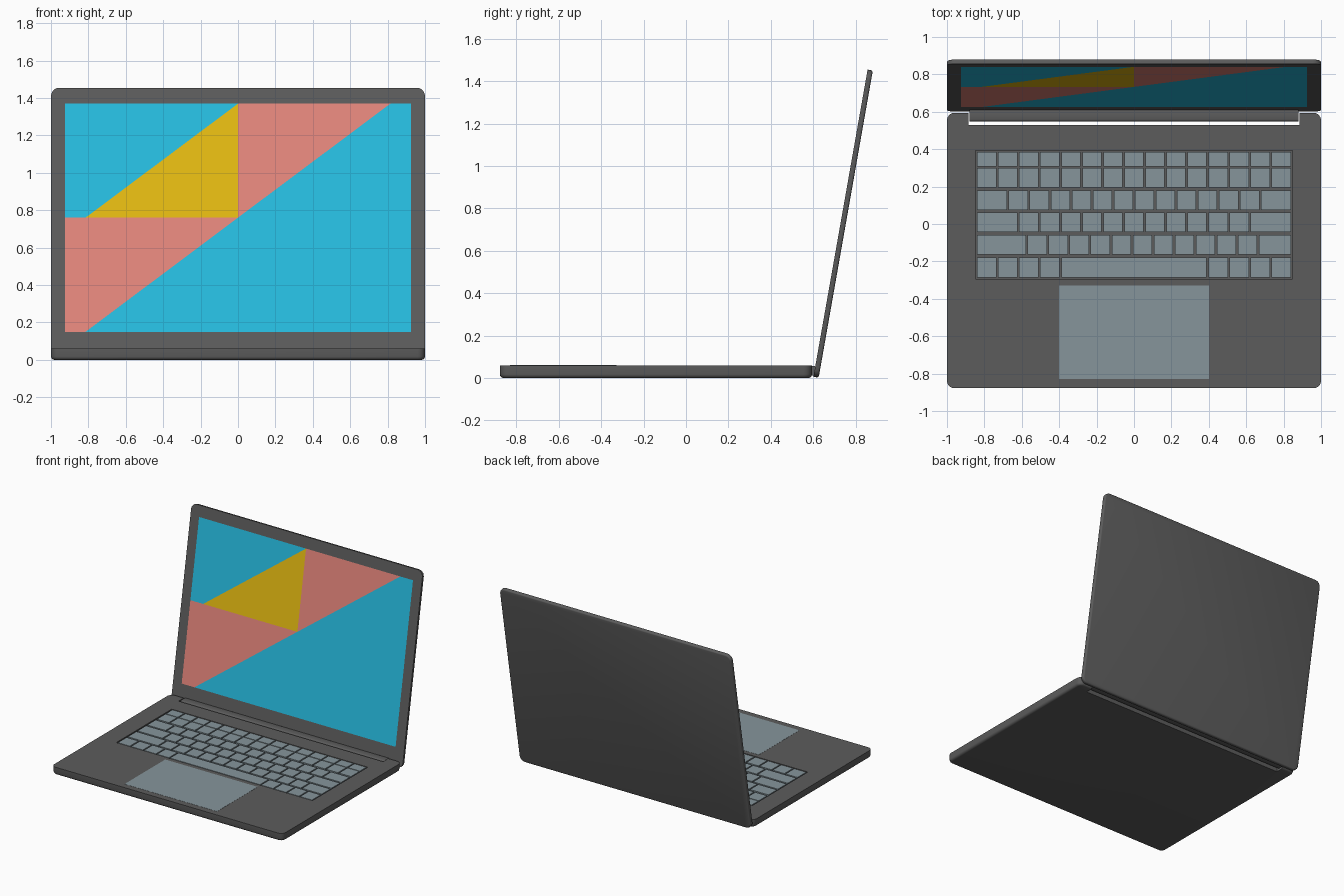
import bpy, bmesh, math
from mathutils import Matrix

if "Cube" in bpy.data.objects:
    bpy.data.objects.remove(bpy.data.objects["Cube"])


def material(name, rgb):
    m = bpy.data.materials.new(name)
    m.diffuse_color = (*rgb, 1)
    m.use_nodes = True
    m.node_tree.nodes["Principled BSDF"].inputs["Base Color"].default_value = m.diffuse_color
    return m


BODY = material("dark_grey", (0.107, 0.107, 0.107))
KEY = material("blue_grey", (0.24, 0.30, 0.33))
CYAN = material("cyan", (0.02, 0.51, 0.75))
PINK = material("pink", (0.78, 0.24, 0.20))
YELLOW = material("yellow", (0.79, 0.50, 0.006))


def finish(name, bm, *mats, smooth=False):
    bmesh.ops.recalc_face_normals(bm, faces=bm.faces)
    mesh = bpy.data.meshes.new(name)
    bm.to_mesh(mesh)
    bm.free()
    ob = bpy.data.objects.new(name, mesh)
    bpy.context.collection.objects.link(ob)
    for m in mats:
        mesh.materials.append(m)
    if smooth:
        shade(ob)
    return ob


def shade(ob):
    bpy.ops.object.select_all(action='DESELECT')
    ob.select_set(True)
    bpy.context.view_layer.objects.active = ob
    bpy.ops.object.shade_smooth_by_angle(angle=math.radians(35))


def add_box(bm, x0, x1, y0, y1, z0, z1):
    size = Matrix.Diagonal((x1 - x0, y1 - y0, z1 - z0, 1))
    mid = Matrix.Translation(((x0 + x1) / 2, (y0 + y1) / 2, (z0 + z1) / 2))
    return bmesh.ops.create_cube(bm, size=1, matrix=mid @ size)['verts']


def slab(name, y0, y1, z0, z1, radius, bevel):
    """Two-unit-wide plate with rounded corners and a rounded lower rim."""
    bm = bmesh.new()
    pts = []
    centres = ((1, y1, 0), (-1, y1, 90), (-1, y0, 180), (1, y0, 270))
    for sx, y, start in centres:
        cx = sx * (1 - radius)
        cy = y - radius if y == y1 else y + radius
        for i in range(6):
            a = math.radians(start + 18 * i)
            pts.append((cx + radius * math.cos(a), cy + radius * math.sin(a), z1))
    face = bm.faces.new([bm.verts.new(p) for p in pts])
    low = bmesh.ops.extrude_face_region(bm, geom=[face], use_keep_orig=True)['geom']
    bmesh.ops.translate(bm, vec=(0, 0, z0 - z1),
                        verts=[g for g in low if isinstance(g, bmesh.types.BMVert)])
    rim = [e for e in bm.edges if all(abs(v.co.z - z0) < 1e-5 for v in e.verts)]
    bmesh.ops.bevel(bm, geom=rim, offset=bevel, segments=3, profile=0.5, affect='EDGES')
    return finish(name, bm, BODY)


# Base with the keyboard well and the hinge notch cut out
TOP = 0.06
base = slab("base", -0.878, 0.594, 0.0, TOP, 0.04, 0.018)
for box in ((-0.848, 0.848, -0.293, 0.392, 0.04, 0.1),
            (-0.885, 0.885, 0.53, 0.7, -0.1, 0.2)):
    bm = bmesh.new()
    add_box(bm, *box)
    cutter = finish("cutter", bm, BODY)
    cutter.hide_render = True
    mod = base.modifiers.new("cut", 'BOOLEAN')
    mod.operation, mod.solver, mod.object = 'DIFFERENCE', 'EXACT', cutter
    bpy.context.view_layer.objects.active = base
    bpy.ops.object.modifier_apply(modifier=mod.name)
    bpy.data.objects.remove(cutter)
shade(base)

# Keys: each row is (lower y, upper y, key widths in key units)
rows = [
    (0.307, 0.386, [1] * 15),
    (0.196, 0.300, [1] * 15),
    (0.076, 0.180, [1.5] + [1] * 12 + [1.5]),
    (-0.044, 0.062, [2] + [1] * 11 + [2]),
    (-0.164, -0.058, [2.4] + [1] * 11 + [1.6]),
    (-0.285, -0.178, [1] * 4 + [7] + [1] * 4),
]
UNIT, GAP = 0.1125, 0.005
bm = bmesh.new()
for y0, y1, widths in rows:
    x = -7.5 * UNIT
    for w in widths:
        add_box(bm, x + GAP, x + w * UNIT - GAP, y0, y1, 0.039, TOP - 0.001)
        x += w * UNIT
finish("keys", bm, KEY)

# Trackpad
bm = bmesh.new()
add_box(bm, -0.4, 0.4, -0.83, -0.328, TOP - 0.01, TOP + 0.001)
finish("trackpad", bm, KEY)

# Hinge bar sitting in the notch and running into the lid
bm = bmesh.new()
add_box(bm, -0.88, 0.88, 0.548, 0.614, 0.012, 0.058)
bmesh.ops.bevel(bm, geom=[e for e in bm.edges if abs(e.verts[0].co.x - e.verts[1].co.x) > 1],
                offset=0.012, segments=3, profile=0.5, affect='EDGES')
finish("hinge_bar", bm, BODY, smooth=True)

# Lid, modelled flat with the screen side up, then tilted open
OPEN = Matrix.Translation((0, 0.601, 0.006)) @ Matrix.Rotation(math.radians(80), 4, 'X')
lid = slab("lid", 0.0, 1.471, -0.025, 0.0, 0.045, 0.01)
lid.matrix_world = OPEN
shade(lid)

# Screen with its coloured wallpaper shapes
W, LOW, MID, HIGH, S = 0.925, 0.146, 0.766, 1.385, 0.815
shapes = [
    (0, [(-W, MID), (-S, MID), (0, HIGH), (-W, HIGH)]),
    (0, [(-S, LOW), (W, LOW), (W, HIGH), (S, HIGH), (0, MID)]),
    (1, [(-W, LOW), (-S, LOW), (0, MID), (-S, MID), (-W, MID)]),
    (1, [(0, MID), (S, HIGH), (0, HIGH)]),
    (2, [(-S, MID), (0, MID), (0, HIGH)]),
]
bm = bmesh.new()
for index, pts in shapes:
    face = bm.faces.new([bm.verts.new((x, y, 0.001)) for x, y in pts])
    face.material_index = index
bmesh.ops.remove_doubles(bm, verts=bm.verts, dist=1e-4)
screen = finish("screen", bm, CYAN, PINK, YELLOW)
if screen.data.polygons[0].normal.z < 0:
    screen.data.flip_normals()
screen.matrix_world = OPEN
